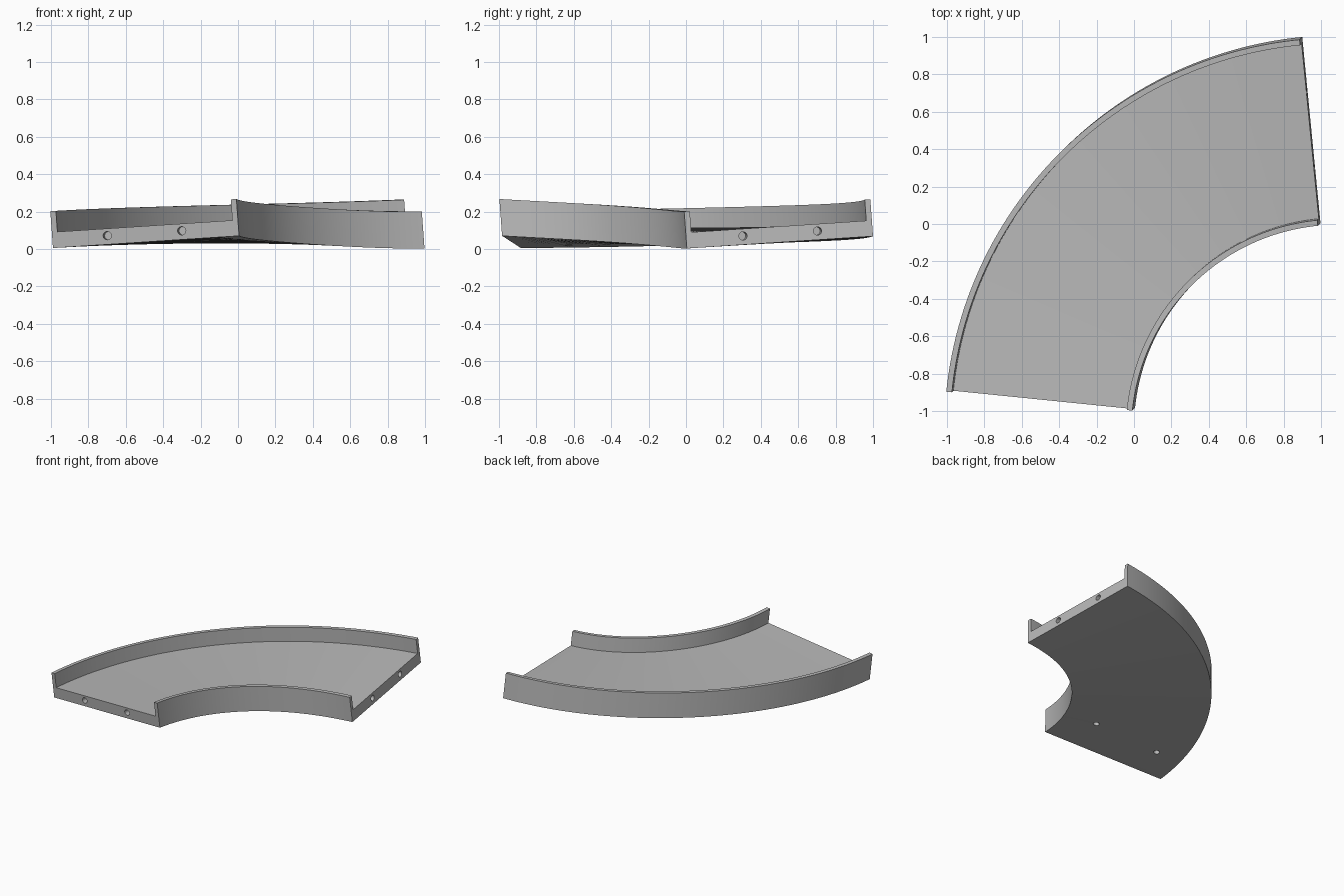
import bpy, bmesh, math
from mathutils import Vector, Matrix

if "Cube" in bpy.data.objects:
    bpy.data.objects.remove(bpy.data.objects["Cube"])

CX, CY = 1.105, -1.095          # centre of the bend
A0, A1 = math.radians(174.2), math.radians(95.6)
R_IN, R_OUT = 1.105, 2.105
WALL, FLOOR, HEIGHT = 0.03, 0.085, 0.197
TILT, DROP = 0.073, 0.212       # lean of the whole piece, fall along the bend
STEPS = 72

grey = bpy.data.materials.new("light_grey")
grey.diffuse_color = (0.48, 0.48, 0.48, 1)
grey.use_nodes = True
grey.node_tree.nodes["Principled BSDF"].inputs["Base Color"].default_value = grey.diffuse_color


def place(s, r, h):
    """Point at fraction s along the bend, radius r, height h above the underside."""
    a = A0 + (A1 - A0) * s
    x, y = CX + r * math.cos(a), CY + r * math.sin(a)
    fall = DROP * (s + 0.5 * s ** 3 * (1 - s))
    z = 0.07 + TILT * (x + y + 0.98) - fall + h
    return Vector((x - TILT * h, y - TILT * h, z))


def finish(name, bm):
    bmesh.ops.recalc_face_normals(bm, faces=bm.faces)
    me = bpy.data.meshes.new(name)
    bm.to_mesh(me)
    bm.free()
    ob = bpy.data.objects.new(name, me)
    me.materials.append(grey)
    bpy.context.collection.objects.link(ob)
    return ob


# Channel: U-shaped section swept along the falling bend
section = [(R_IN, 0), (R_OUT, 0), (R_OUT, HEIGHT), (R_OUT - WALL, HEIGHT),
           (R_OUT - WALL, FLOOR), (R_IN + WALL, FLOOR), (R_IN + WALL, HEIGHT), (R_IN, HEIGHT)]
bm = bmesh.new()
rings = [[bm.verts.new(place(i / STEPS, r, h)) for r, h in section] for i in range(STEPS + 1)]
n = len(section)
for p, q in zip(rings, rings[1:]):
    for k in range(n):
        bm.faces.new((p[k], p[(k + 1) % n], q[(k + 1) % n], q[k]))
bm.faces.new(rings[0])
bm.faces.new(rings[-1])
track = finish("curved_track", bm)

# Peg holes in both end faces, and two in the underside
up = Vector((TILT, TILT, 1)).normalized()
holes = []
for s in (0, 1):
    a = A0 + (A1 - A0) * s
    for r in (1.41, 1.81):
        holes.append((place(s, r, 0.047), Vector((-math.sin(a), math.cos(a), 0)), 0.08))
for r in (1.36, 1.90):
    s = (A0 - math.pi + math.asin(0.47 / r)) / (A0 - A1)
    holes.append((place(s, r, 0), up, 0.045))

bm = bmesh.new()
for pos, axis, depth in holes:
    m = Matrix.Translation(pos) @ axis.to_track_quat('Z', 'Y').to_matrix().to_4x4()
    bmesh.ops.create_cone(bm, cap_ends=True, segments=24, radius1=0.022, radius2=0.022,
                          depth=2 * depth, matrix=m)
cutter = finish("hole_cutter", bm)
cutter.hide_render = True

mod = track.modifiers.new("holes", 'BOOLEAN')
mod.operation = 'DIFFERENCE'
mod.solver = 'EXACT'
mod.object = cutter
bpy.context.view_layer.objects.active = track
track.select_set(True)
cutter.select_set(False)
bpy.ops.object.modifier_apply(modifier=mod.name)
bpy.data.objects.remove(cutter, do_unlink=True)
bpy.ops.object.shade_smooth_by_angle(angle=math.radians(30))
